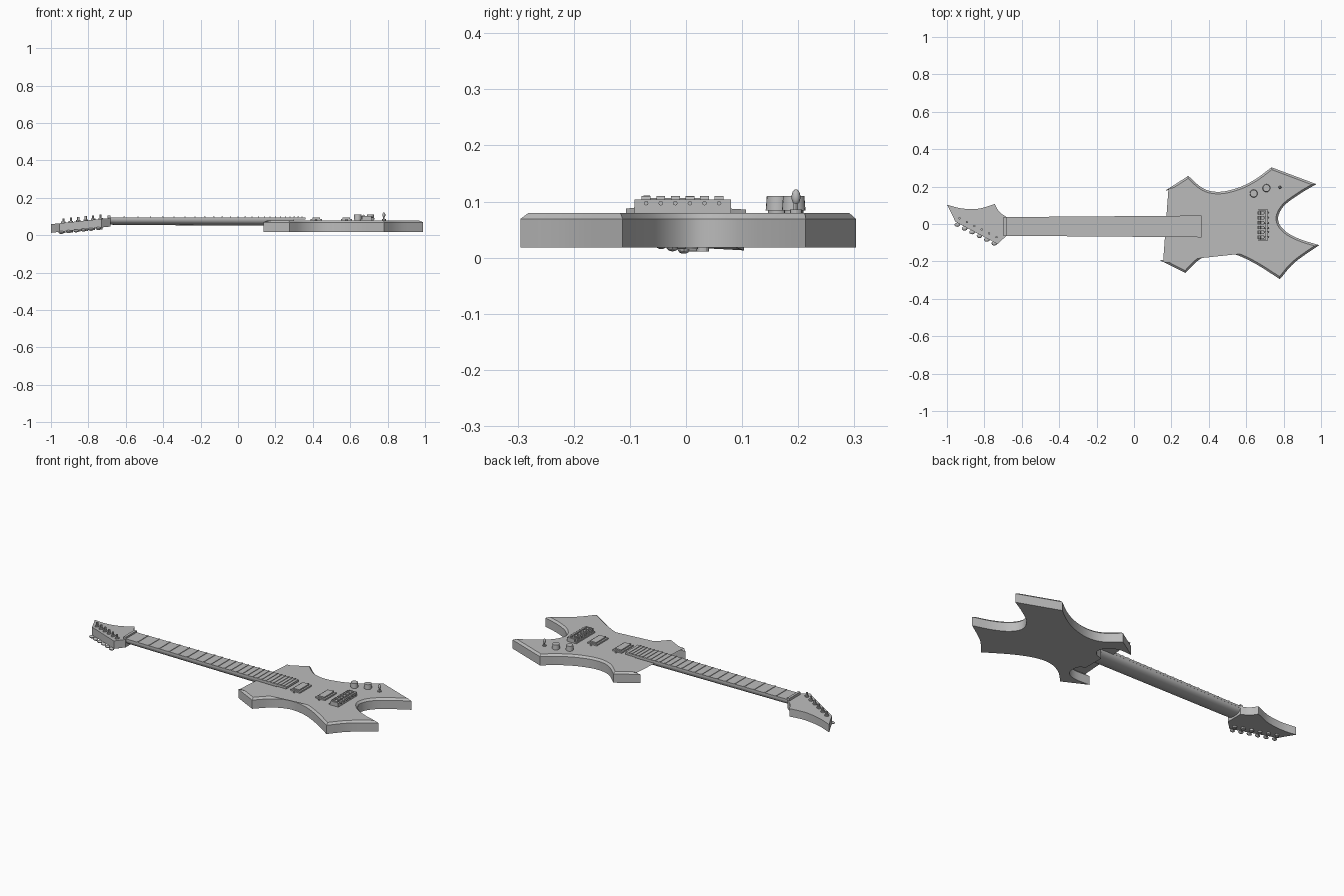
import bpy, bmesh, math
from mathutils import Vector, Matrix

cube = bpy.data.objects.get("Cube")
if cube:
    bpy.data.objects.remove(cube, do_unlink=True)

GREY = (0.5, 0.5, 0.5, 1)
mat = bpy.data.materials.new("plain grey")
mat.use_nodes = True
mat.diffuse_color = GREY
mat.node_tree.nodes["Principled BSDF"].inputs["Base Color"].default_value = GREY

MID = -0.013   # centre line of the neck
TOP = 0.08     # top of the body


def finish(name, bm, smooth=True):
    bmesh.ops.recalc_face_normals(bm, faces=bm.faces)
    mesh = bpy.data.meshes.new(name)
    bm.to_mesh(mesh)
    bm.free()
    ob = bpy.data.objects.new(name, mesh)
    bpy.context.collection.objects.link(ob)
    mesh.materials.append(mat)
    if smooth:
        bpy.ops.object.select_all(action='DESELECT')
        bpy.context.view_layer.objects.active = ob
        ob.select_set(True)
        bpy.ops.object.shade_smooth_by_angle(angle=math.radians(30))
    return ob


def add_box(bm, x0, x1, y0, y1, z0, z1):
    m = Matrix.Translation(((x0 + x1) / 2, (y0 + y1) / 2, (z0 + z1) / 2))
    m = m @ Matrix.Diagonal((x1 - x0, y1 - y0, z1 - z0, 1))
    bmesh.ops.create_cube(bm, size=1, matrix=m)


def add_rod(bm, start, end, r0, r1=None, sides=12):
    a, b = Vector(start), Vector(end)
    m = Matrix.Translation((a + b) / 2) @ (b - a).to_track_quat('Z', 'Y').to_matrix().to_4x4()
    bmesh.ops.create_cone(bm, cap_ends=True, segments=sides, radius1=r0,
                          radius2=r0 if r1 is None else r1, depth=(b - a).length, matrix=m)


def add_ball(bm, centre, size):
    m = Matrix.Translation(centre) @ Matrix.Diagonal((*size, 1))
    bmesh.ops.create_uvsphere(bm, u_segments=12, v_segments=8, radius=1, matrix=m)


def outline(arcs, steps=5):
    """Closed outline: each arc is a smooth curve that starts at a sharp corner."""
    out = []
    for i, arc in enumerate(arcs):
        pts = [Vector(p) for p in arc + [arcs[(i + 1) % len(arcs)][0]]]
        if len(pts) == 2:
            out.append(pts[0])
            continue
        pts = [2 * pts[0] - pts[1]] + pts + [2 * pts[-1] - pts[-2]]
        for a, b, c, d in zip(pts, pts[1:], pts[2:], pts[3:]):
            for k in range(steps):
                t = k / steps
                out.append(0.5 * (2 * b + (c - a) * t + (2 * a - 5 * b + 4 * c - d) * t ** 2
                                  + (3 * b - a - 3 * c + d) * t ** 3))
    return out


def slab(bm, pts, z0, z1):
    """Extrudes an outline from height z0 to z1, each a function of x."""
    face = bm.faces.new([bm.verts.new((p.x, p.y, z0(p.x))) for p in pts])
    made = bmesh.ops.extrude_face_region(bm, geom=[face])["geom"]
    for v in made:
        if isinstance(v, bmesh.types.BMVert):
            v.co.z = z1(v.co.x)
    return [f for f in made if isinstance(f, bmesh.types.BMFace)][0]


# Body with pointed horns and a chamfered top edge
body_arcs = [
    [(0.975, 0.213)],
    [(0.735, 0.303), (0.65, 0.24), (0.56, 0.195), (0.457, 0.172), (0.37, 0.19)],
    [(0.29, 0.257)],
    [(0.17, 0.18), (0.245, 0.182), (0.305, 0.155), (0.33, 0.105), (0.31, 0.07)],
    [(0.265, 0.053)],
    [(0.265, -0.068), (0.297, -0.09), (0.305, -0.135), (0.285, -0.175), (0.23, -0.195)],
    [(0.137, -0.192)],
    [(0.275, -0.262), (0.35, -0.19), (0.44, -0.152), (0.54, -0.163), (0.65, -0.213)],
    [(0.78, -0.295), (0.86, -0.205)],
    [(0.99, -0.113), (0.885, -0.08), (0.805, -0.035), (0.77, 0.025), (0.8, 0.095), (0.885, 0.16)],
]
bm = bmesh.new()
lid = slab(bm, outline(body_arcs), lambda x: 0.018, lambda x: 0.069)
bm.normal_update()
bmesh.ops.inset_region(bm, faces=[lid], thickness=0.011, use_even_offset=True)
for v in lid.verts:
    v.co.z = TOP
finish("body", bm)

# Neck: rounded back, widening towards the body
NUT, END = -0.685, 0.362


def half_width(x):
    return 0.05 + 0.008 * (x - NUT) / (END - NUT)


bm = bmesh.new()
rings = []
for x, depth in ((NUT - 0.02, 0.03), (NUT + 0.03, 0.033), (0.3, 0.038)):
    arc = [math.pi * k / 14 for k in range(15)]
    rings.append([bm.verts.new((x, MID + half_width(x) * math.cos(a),
                                0.088 - depth * math.sin(a) ** 0.8)) for a in arc])
for a, b in zip(rings, rings[1:]):
    for k in range(15):
        n = (k + 1) % 15
        bm.faces.new((a[k], a[n], b[n], b[k]))
bm.faces.new(rings[0])
bm.faces.new(rings[-1])
finish("neck", bm)

# Fretboard
board = [Vector((x, MID + s * half_width(x))) for x, s in
         ((NUT, -1), (END, -1), (END, 1), (NUT, 1))]
bm = bmesh.new()
slab(bm, board, lambda x: 0.084, lambda x: 0.096)
finish("fretboard", bm, False)

# Frets, spaced by the equal-tempered rule
bm = bmesh.new()
for n in range(1, 25):
    x = NUT + 1.37 * (1 - 2 ** (-n / 12))
    w = half_width(x)
    add_box(bm, x - 0.003, x + 0.003, MID - w, MID + w, 0.094, 0.099)
finish("frets", bm, False)

# Nut
bm = bmesh.new()
add_box(bm, NUT - 0.012, NUT + 0.003, MID - 0.05, MID + 0.05, 0.085, 0.106)
finish("nut", bm, False)


# Headstock, sloping down away from the neck
def head_top(x):
    return 0.059 + 0.105 * (x + 1)


head_arcs = [
    [(-1, 0.103), (-0.92, 0.083), (-0.83, 0.082)],
    [(-0.745, 0.107), (-0.72, 0.065)],
    [(-0.683, 0.038)],
    [(-0.683, -0.064)],
    [(-0.73, -0.107)],
    [(-0.955, 0.012), (-0.975, 0.055)],
]
bm = bmesh.new()
slab(bm, outline(head_arcs), lambda x: head_top(x) - 0.046, head_top)
finish("headstock", bm)

# Tuners: a post on top, a shaft and a button along the lower edge
posts, keys = bmesh.new(), bmesh.new()
for i in range(6):
    t = i / 5
    x, y = -0.933 + 0.198 * t, 0.03 - 0.1 * t
    z = head_top(x)
    add_rod(posts, (x, y, z - 0.01), (x, y, z + 0.006), 0.012)
    add_rod(posts, (x, y, z), (x, y, z + 0.024), 0.006)
    low = z - 0.051
    add_rod(keys, (x, y, low - 0.004), (x, y, low + 0.01), 0.011)
    tip = Vector((x - 0.012, y - 0.034, low))
    add_rod(keys, (x, y, low), tip, 0.004, sides=8)
    add_ball(keys, tip, (0.015, 0.011, 0.008))
finish("tuner_posts", posts)
finish("tuner_keys", keys)

# Pickups: raised frame, inner block and end screws
for name, x in (("neck_pickup", 0.418), ("bridge_pickup", 0.58)):
    bm = bmesh.new()
    add_box(bm, x - 0.03, x + 0.03, MID - 0.053, MID + 0.053, TOP - 0.004, 0.088)
    add_box(bm, x - 0.02, x + 0.02, MID - 0.045, MID + 0.045, TOP, 0.095)
    for s in (-1, 1):
        add_rod(bm, (x, MID + s * 0.064, TOP - 0.004), (x, MID + s * 0.064, 0.085), 0.005)
    finish(name, bm)

# Bridge: base plate, walls and six saddles
bm = bmesh.new()
y0, y1 = -0.092, 0.08
add_box(bm, 0.655, 0.714, y0, y1, TOP - 0.004, 0.088)
add_box(bm, 0.704, 0.714, y0, y1, TOP, 0.104)
for y in (y0, y1 - 0.008):
    add_box(bm, 0.665, 0.714, y, y + 0.008, TOP, 0.104)
finish("bridge", bm, False)
bm = bmesh.new()
for i in range(6):
    y = -0.006 + (i - 2.5) * 0.026
    add_box(bm, 0.66, 0.695, y - 0.009, y + 0.009, 0.086, 0.104)
    add_rod(bm, (0.672, y - 0.008, 0.104), (0.672, y + 0.008, 0.104), 0.006)
    add_rod(bm, (0.69, y, 0.097), (0.722, y, 0.097), 0.004, sides=8)
finish("bridge_saddles", bm)

# Control knobs
for i, (x, y) in enumerate(((0.64, 0.163), (0.708, 0.192))):
    bm = bmesh.new()
    add_rod(bm, (x, y, TOP - 0.002), (x, y, 0.086), 0.017, sides=20)
    add_rod(bm, (x, y, 0.084), (x, y, 0.11), 0.021, 0.019, sides=20)
    finish(f"knob_{i + 1}", bm)

# Selector switch
bm = bmesh.new()
add_rod(bm, (0.78, 0.196, TOP - 0.002), (0.78, 0.196, 0.086), 0.011)
add_rod(bm, (0.78, 0.196, TOP), (0.78, 0.196, 0.105), 0.004)
add_ball(bm, (0.78, 0.196, 0.108), (0.008, 0.008, 0.014))
finish("selector_switch", bm)
